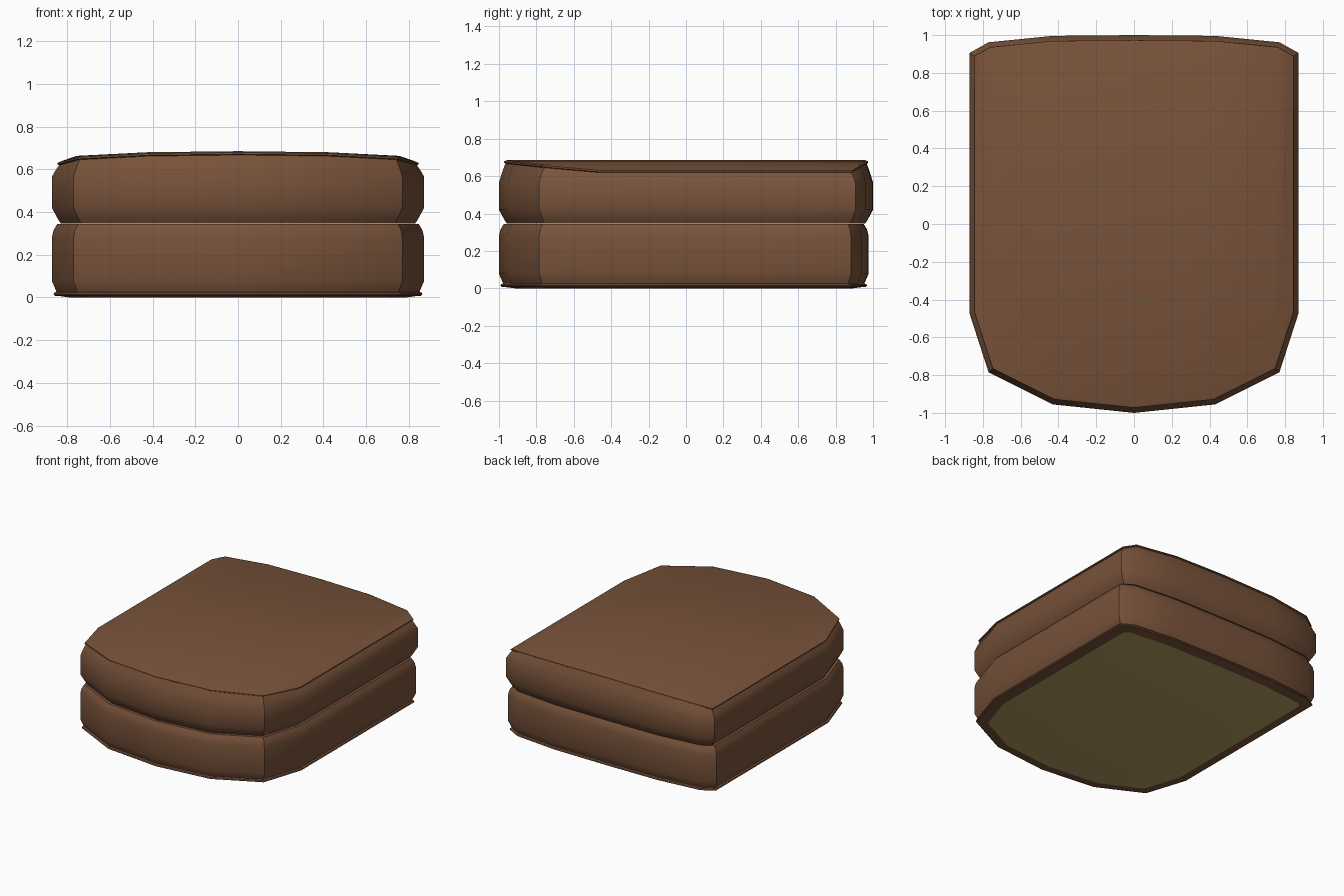
import bpy, bmesh
from mathutils import Vector

if "Cube" in bpy.data.objects:
    bpy.data.objects.remove(bpy.data.objects["Cube"])


def material(name, rgb):
    m = bpy.data.materials.new(name)
    m.diffuse_color = (*rgb, 1)
    m.use_nodes = True
    m.node_tree.nodes["Principled BSDF"].inputs["Base Color"].default_value = m.diffuse_color
    return m


brown = material("brown leather", (0.19, 0.086, 0.043))
olive = material("olive lining", (0.45, 0.335, 0.115))

# Right half of the plan outline, front centre to back centre
HALF = [(0, -1.0), (0.43, -0.955), (0.77, -0.785), (0.872, -0.47),
        (0.872, 0.905), (0.77, 0.962), (0.43, 0.996), (0, 1.0)]
CROWN = [0, -0.005, -0.022, -0.048, -0.048, -0.022, -0.005, 0]


def outline(back_shift):
    right = [Vector((x, y - (back_shift if y > 0 else 0))) for x, y in HALF]
    left = [Vector((-p.x, p.y)) for p in right[-2:0:-1]]
    return right + left


def inset(pts, d):
    """Mitred inward offset of a counter-clockwise polygon."""
    out = []
    for i, p in enumerate(pts):
        a = (p - pts[i - 1]).normalized()
        b = (pts[(i + 1) % len(pts)] - p).normalized()
        na, nb = Vector((-a.y, a.x)), Vector((-b.y, b.x))
        out.append(p + (na + nb) * d / (1 + na.dot(nb)))
    return out


def cushion(name, profile, back_shift, mats):
    """Loft rings of (inset, z, crown amount) round the outline."""
    pts = outline(back_shift)
    n = len(pts)
    drop = CROWN + CROWN[-2:0:-1]
    bm = bmesh.new()
    rings = [[bm.verts.new((p.x, p.y, z + c * drop[i]))
              for i, p in enumerate(inset(pts, d))] for d, z, c in profile]
    for lo, hi in zip(rings, rings[1:]):
        for i in range(n):
            j = (i + 1) % n
            bm.faces.new((lo[i], lo[j], hi[j], hi[i]))
    # caps as strips running front to back, so they follow the crown
    for ring, flip, mat in ((rings[-1], False, 0), (rings[0], True, len(mats) - 1)):
        for k in range(3):
            for q in ((k, k + 1, 6 - k, 7 - k),
                      (-k % n, 7 + k, 8 + k, (-k - 1) % n)):
                f = bm.faces.new([ring[i] for i in q])
                f.normal_update()
                if (f.normal.z < 0) != flip:
                    f.normal_flip()
                f.material_index = mat
    me = bpy.data.meshes.new(name)
    bm.to_mesh(me)
    bm.free()
    for m in mats:
        me.materials.append(m)
    ob = bpy.data.objects.new(name, me)
    bpy.context.collection.objects.link(ob)
    bpy.ops.object.select_all(action='DESELECT')
    bpy.context.view_layer.objects.active = ob
    ob.select_set(True)
    bpy.ops.object.shade_smooth_by_angle(angle=0.6)


# Lower cushion with piping and a lined underside
cushion("lower_cushion",
        [(0.085, 0, 0), (0.04, 0.006, 0), (0.014, 0.008, 0), (0.008, 0.014, 0),
         (0.011, 0.022, 0), (0.022, 0.026, 0), (0.014, 0.045, 0), (0, 0.078, 0),
         (0, 0.28, 0), (0.008, 0.315, 0), (0.025, 0.343, 0)],
        0.024, [brown, olive])

# Upper cushion with piping and a crowned top
cushion("upper_cushion",
        [(0.042, 0.346, 0), (0.027, 0.37, 0), (0, 0.42, 0), (0, 0.565, 0),
         (0.018, 0.625, 0.6), (0.034, 0.667, 1), (0.027, 0.671, 1),
         (0.027, 0.679, 1), (0.042, 0.685, 1)],
        0, [brown])
